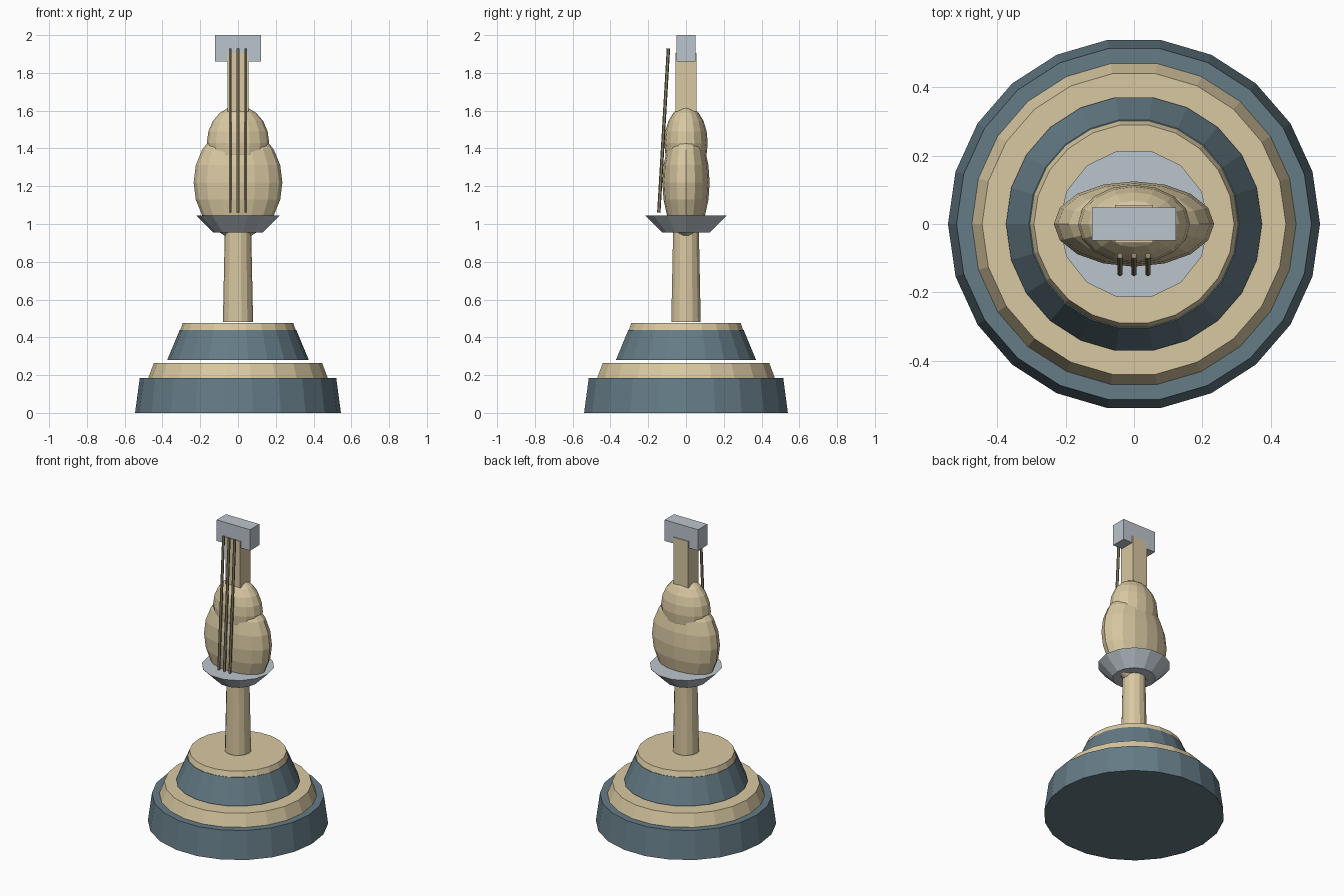
import bpy, bmesh, math
from mathutils import Vector, Matrix

if "Cube" in bpy.data.objects:
    bpy.data.objects.remove(bpy.data.objects["Cube"])


def material(name, rgb):
    m = bpy.data.materials.new(name)
    m.diffuse_color = (*rgb, 1)
    m.use_nodes = True
    m.node_tree.nodes["Principled BSDF"].inputs["Base Color"].default_value = m.diffuse_color
    return m


TAN = material("tan", (0.69, 0.58, 0.36))
SLATE = material("slate", (0.13, 0.20, 0.24))
SILVER = material("silver", (0.50, 0.56, 0.61))
WIRE = material("wire", (0.30, 0.26, 0.16))


def finish(name, bm, mat):
    bmesh.ops.recalc_face_normals(bm, faces=bm.faces)
    me = bpy.data.meshes.new(name)
    bm.to_mesh(me)
    bm.free()
    me.materials.append(mat)
    ob = bpy.data.objects.new(name, me)
    bpy.context.collection.objects.link(ob)
    return ob


def frustum(name, n, z0, z1, r0, r1, mat):
    # first corner lies on the x axis
    bm = bmesh.new()
    m = Matrix.Translation((0, 0, (z0 + z1) / 2)) @ Matrix.Rotation(math.pi / 2, 4, 'Z')
    bmesh.ops.create_cone(bm, cap_ends=True, segments=n, radius1=r0, radius2=r1,
                          depth=z1 - z0, matrix=m)
    return finish(name, bm, mat)


def ellipsoid(name, z, radii, mat):
    bm = bmesh.new()
    m = Matrix.Translation((0, 0, z)) @ Matrix.Diagonal((*radii, 1))
    bmesh.ops.create_uvsphere(bm, u_segments=16, v_segments=10, radius=1, matrix=m)
    return finish(name, bm, mat)


def box(name, z0, z1, hx, hy, mat):
    bm = bmesh.new()
    m = Matrix.Translation((0, 0, (z0 + z1) / 2)) @ Matrix.Diagonal((2 * hx, 2 * hy, z1 - z0, 1))
    bmesh.ops.create_cube(bm, size=1, matrix=m)
    return finish(name, bm, mat)


def rod(name, a, b, r, mat):
    a, b = Vector(a), Vector(b)
    bm = bmesh.new()
    m = Matrix.Translation((a + b) / 2) @ (b - a).to_track_quat('Z', 'Y').to_matrix().to_4x4()
    bmesh.ops.create_cone(bm, cap_ends=True, segments=6, radius1=r, radius2=r,
                          depth=(b - a).length, matrix=m)
    return finish(name, bm, mat)


# stepped round plinth
frustum("plinth_bottom", 22, 0.0, 0.185, 0.545, 0.52, SLATE)
frustum("plinth_lower_trim", 22, 0.185, 0.265, 0.475, 0.445, TAN)
frustum("plinth_upper", 22, 0.28, 0.44, 0.375, 0.308, SLATE)
frustum("plinth_upper_trim", 22, 0.44, 0.475, 0.305, 0.293, TAN)

# stem and holding cup
frustum("stem", 14, 0.48, 0.96, 0.08, 0.07, TAN)
frustum("cup", 14, 0.955, 1.045, 0.13, 0.22, SILVER)

# stringed instrument: two overlapping bouts, neck and headstock
ellipsoid("lower_body", 1.22, (0.235, 0.125, 0.295), TAN)
ellipsoid("upper_body", 1.43, (0.165, 0.115, 0.195), TAN)
box("neck", 1.595, 1.905, 0.055, 0.055, TAN)
box("headstock", 1.86, 2.0, 0.123, 0.049, SILVER)

# strings leaning back toward the headstock
for i in (-1, 0, 1):
    rod(f"string_{i + 2}", (i * 0.041, -0.144, 1.06), (i * 0.041, -0.093, 1.93), 0.009, WIRE)
